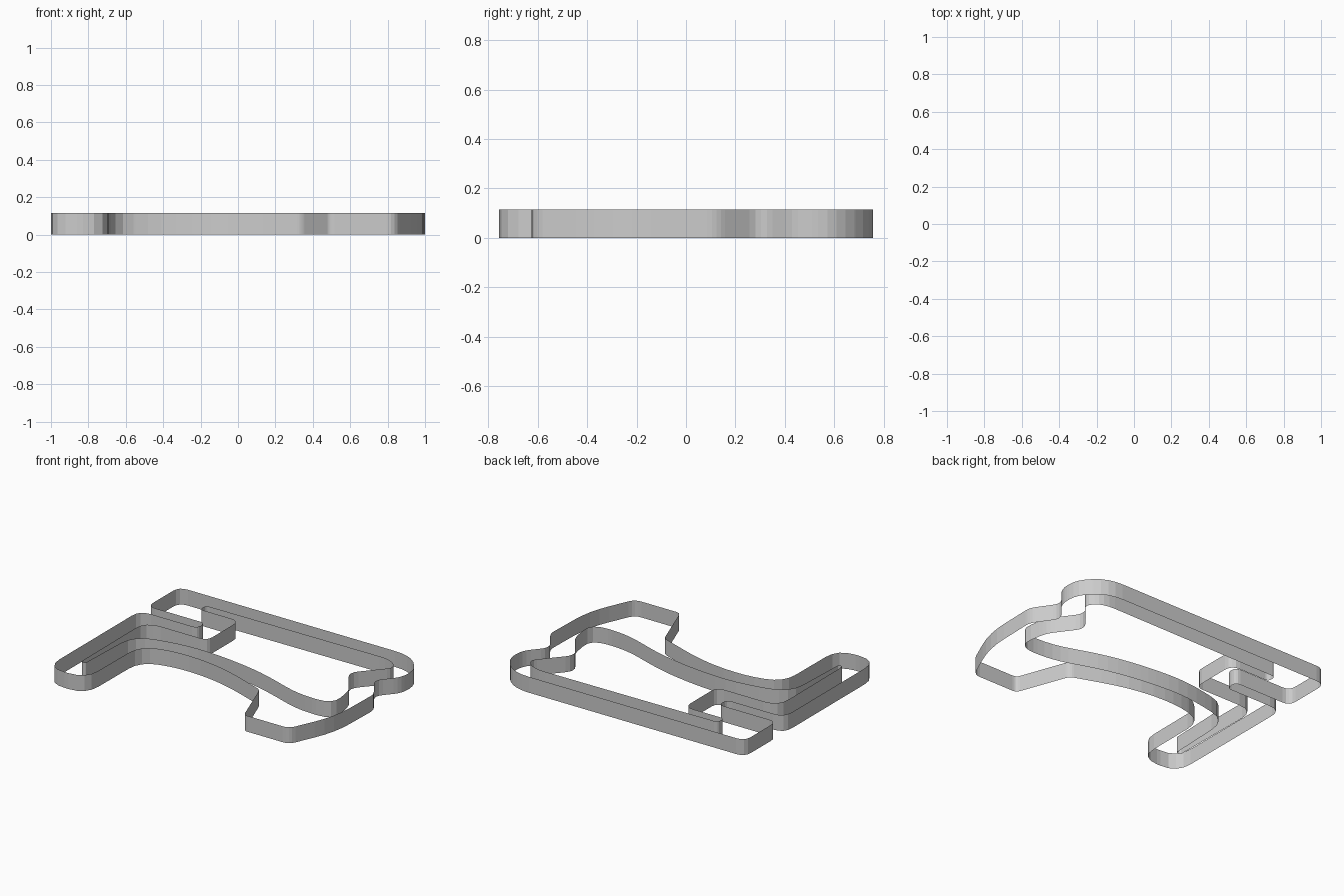
import bpy, bmesh
from mathutils import Vector

HEIGHT = 0.115


def rounded(corners, steps=4):
    """Turn (x, y, radius) corners into a closed outline with filleted corners."""
    out = []
    n = len(corners)
    for i, (x, y, r) in enumerate(corners):
        p = Vector((x, y))
        a = Vector(corners[i - 1][:2]) - p
        b = Vector(corners[(i + 1) % n][:2]) - p
        # r is the distance from the corner at which the bend starts
        start = p + a.normalized() * min(r, a.length * 0.48)
        end = p + b.normalized() * min(r, b.length * 0.48)
        for k in range(steps + 1):
            t = k / steps
            out.append(start * (1 - t) ** 2 + p * 2 * t * (1 - t) + end * t * t)
    return out


def wall(name, corners):
    """Thin upright strip following a closed outline, open at top and bottom."""
    bm = bmesh.new()
    pts = rounded(corners)
    low = [bm.verts.new((p.x, p.y, 0)) for p in pts]
    high = [bm.verts.new((p.x, p.y, HEIGHT)) for p in pts]
    for i in range(len(pts)):
        j = (i + 1) % len(pts)
        bm.faces.new((low[i], low[j], high[j], high[i]))
    mesh = bpy.data.meshes.new(name)
    bm.to_mesh(mesh)
    bm.free()
    obj = bpy.data.objects.new(name, mesh)
    bpy.context.collection.objects.link(obj)
    return obj


# Outer strip, counter-clockwise from the tip of the left leg
wall("outer_wall", [
    (-1.0, -0.755, 0.14), (-0.69, -0.755, 0.14),
    (-0.685, -0.14, 0.13), (-0.42, -0.07, 0.22), (-0.06, -0.10, 0.25),
    (0.345, -0.245, 0.03), (0.485, -0.625, 0.03), (0.845, -0.625, 0.05),
    (0.99, -0.30, 0.16), (1.0, 0.125, 0.04),
    (0.875, 0.305, 0.06), (1.0, 0.45, 0.06),
    (1.0, 0.61, 0.10), (0.85, 0.755, 0.12),
    (-1.0, 0.755, 0.07), (-1.0, 0.395, 0.06),
    (-0.54, 0.395, 0.04), (-0.54, 0.305, 0.04), (-1.0, 0.305, 0.09),
])

# Inner strip, clockwise from the tip of the narrow leg slot
wall("inner_wall", [
    (-0.865, -0.56, 0.015), (-0.87, 0.185, 0.12), (-0.375, 0.185, 0.06),
    (-0.375, 0.55, 0.07), (-0.69, 0.55, 0.03), (-0.69, 0.62, 0.03),
    (0.79, 0.63, 0.10), (0.875, 0.54, 0.05),
    (0.67, 0.305, 0.07), (0.83, 0.09, 0.06),
    (0.87, -0.155, 0.14), (0.58, -0.15, 0.12), (0.20, -0.02, 0.15),
    (-0.10, 0.03, 0.12), (-0.42, 0.05, 0.18), (-0.81, -0.03, 0.15),
    (-0.83, -0.56, 0.015),
])
